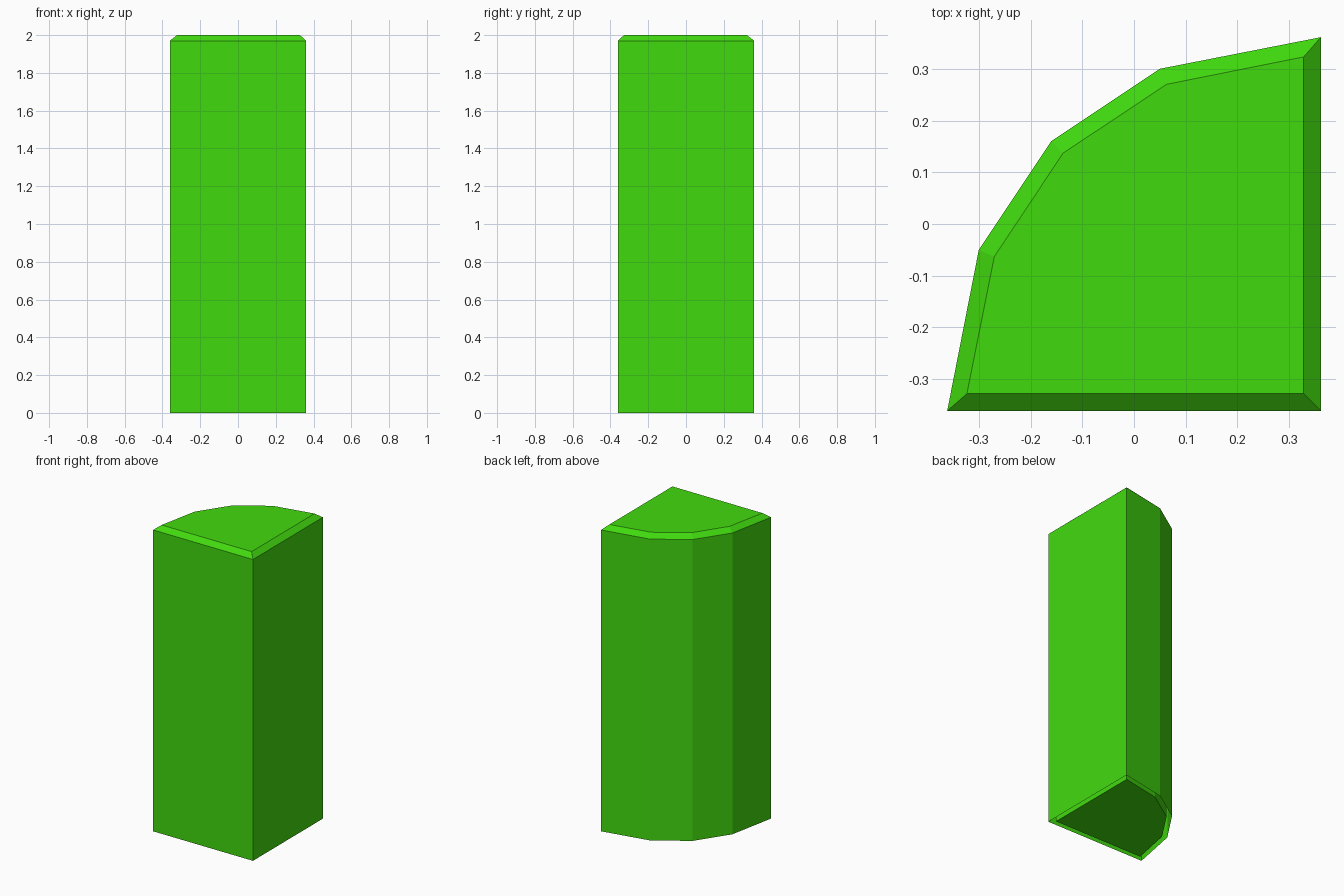
import bpy
import bmesh

if "Cube" in bpy.data.objects:
    bpy.data.objects.remove(bpy.data.objects["Cube"], do_unlink=True)

# Single flat colour
green = bpy.data.materials.new("bright_green")
green.use_nodes = True
colour = (0.053, 0.70, 0.0045, 1.0)
green.diffuse_color = colour
green.node_tree.nodes["Principled BSDF"].inputs["Base Color"].default_value = colour

# Faceted quarter-round outlines, counter-clockwise from above
OUTER = [(-0.361, -0.361), (0.361, -0.361), (0.361, 0.361),
         (0.05, 0.30), (-0.16, 0.16), (-0.30, -0.05)]
INNER = [(-0.323, -0.328), (0.328, -0.328), (0.328, 0.323),
         (0.063, 0.27), (-0.137, 0.137), (-0.27, -0.063)]


def loft(name, sections, capped):
    """Skin a stack of (outline, height) sections, with optional end caps."""
    bm = bmesh.new()
    rings = [[bm.verts.new((x, y, z)) for x, y in outline] for outline, z in sections]
    for low, high in zip(rings, rings[1:]):
        for i in range(len(low)):
            j = (i + 1) % len(low)
            bm.faces.new((low[i], low[j], high[j], high[i]))
    if capped:
        bm.faces.new(rings[0][::-1])
        bm.faces.new(rings[-1])
    mesh = bpy.data.meshes.new(name)
    bm.to_mesh(mesh)
    bm.free()
    mesh.materials.append(green)
    obj = bpy.data.objects.new(name, mesh)
    bpy.context.collection.objects.link(obj)
    return obj


# Outer wall with the chamfered top rim, open underneath
loft("outer_sleeve", [(OUTER, 0), (OUTER, 1.97), (INNER, 2)], capped=False)

# Solid core that closes the top and leaves a narrow groove underneath
loft("inner_core", [(INNER, 0), (INNER, 2)], capped=True)
